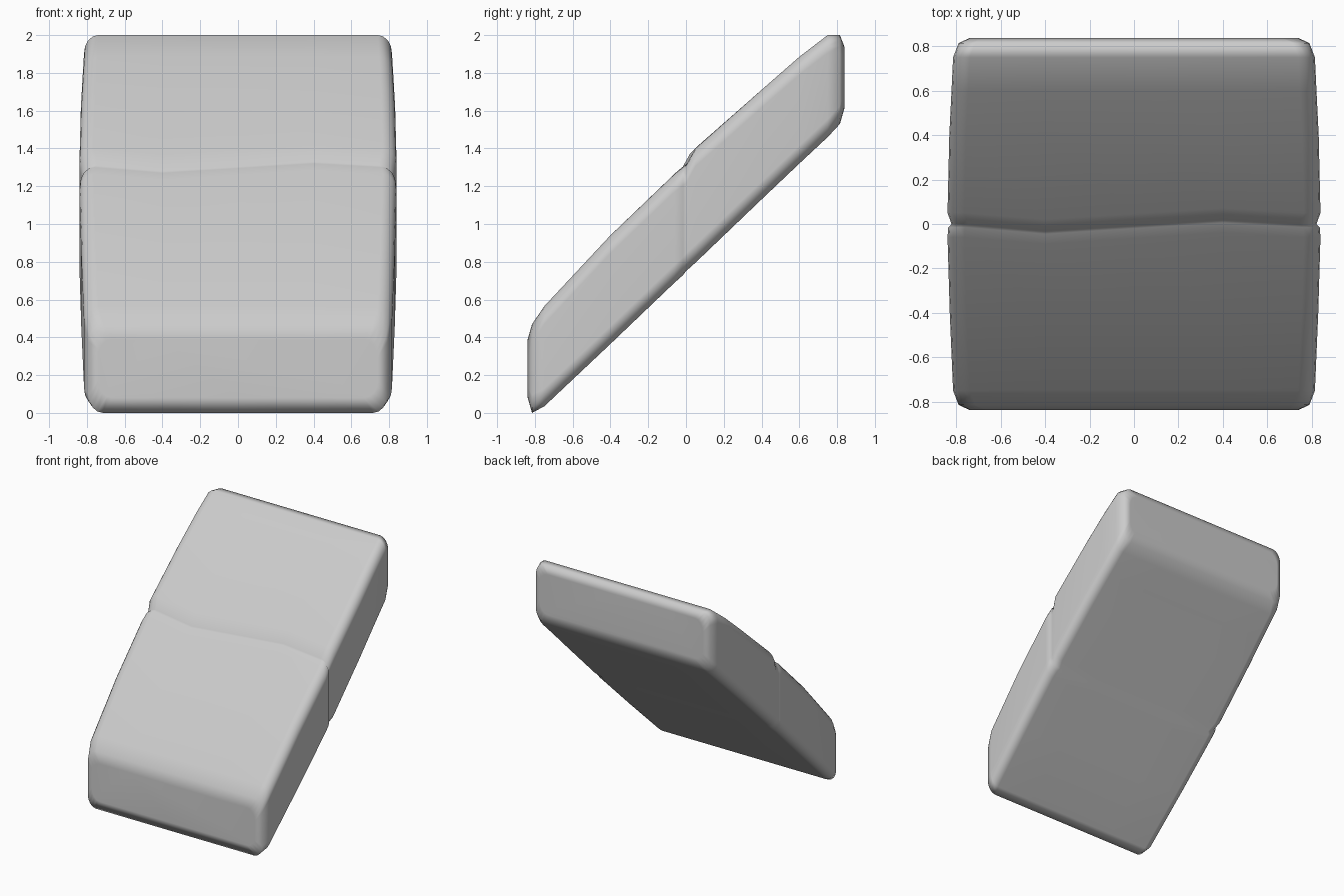
import bpy, bmesh, math

cube = bpy.data.objects.get("Cube")
if cube:
    bpy.data.objects.remove(cube, do_unlink=True)

# Single stone grey
stone = bpy.data.materials.new("stone_grey")
stone.use_nodes = True
GREY = (0.6, 0.6, 0.6, 1)
stone.diffuse_color = GREY
stone.node_tree.nodes["Principled BSDF"].inputs["Base Color"].default_value = GREY

# Stations from front to back: y, bottom z, top z, half width
STATIONS = [
    (-0.838, 0.08, 0.39, 0.74), (-0.815, 0.0, 0.47, 0.79),
    (-0.75, 0.035, 0.565, 0.815), (-0.4, 0.365, 0.94, 0.83),
    (-0.06, 0.69, 1.265, 0.84), (-0.015, 0.73, 1.3, 0.837),
    (0.0, 0.75, 1.31, 0.822), (0.05, 0.795, 1.4, 0.84),
    (0.4, 1.13, 1.71, 0.832), (0.6, 1.32, 1.885, 0.822),
    (0.75, 1.46, 2.0, 0.815), (0.815, 1.53, 2.0, 0.79),
    (0.838, 1.61, 1.94, 0.74),
]
COLUMNS = (0.4, 0.0, -0.4)
WAVE = {0.4: 0.02, 0.0: -0.005, -0.4: -0.03}   # sideways drift of the seam
RX, RZ, STEPS = 0.075, 0.095, 4


def corner(cx, cz, start):
    """Quarter-round corner points, counter-clockwise from the start angle."""
    angles = [start + math.pi / 2 * i / STEPS for i in range(STEPS + 1)]
    return [(cx + RX * math.cos(a), cz + RZ * math.sin(a)) for a in angles]


def section(y, bottom, top, half):
    """Rounded section whose top edge follows the wavy seam."""
    x, lo, hi = half - RX, bottom + RZ, top - RZ
    near_seam = abs(y) < 0.1
    ring = [(px, y, pz) for px, pz in corner(x, hi, 0)]
    for c in COLUMNS:
        d = WAVE[c] if near_seam else 0
        ring.append((c, y + d, top + d))
    for px, pz in corner(-x, hi, math.pi / 2) + corner(-x, lo, math.pi):
        ring.append((px, y, pz))
    ring += [(c, y, bottom) for c in reversed(COLUMNS)]
    ring += [(px, y, pz) for px, pz in corner(x, lo, 1.5 * math.pi)]
    return ring


# Slanted slab of two blocks meeting at a seam
bm = bmesh.new()
rings = [[bm.verts.new(p) for p in section(*s)] for s in STATIONS]
for a, b in zip(rings, rings[1:]):
    for i in range(len(a)):
        j = (i + 1) % len(a)
        bm.faces.new((a[i], a[j], b[j], b[i]))
bm.faces.new(rings[0])
bm.faces.new(rings[-1])
bmesh.ops.recalc_face_normals(bm, faces=bm.faces)
for f in bm.faces:
    f.smooth = True
mesh = bpy.data.meshes.new("slanted_slab")
bm.to_mesh(mesh)
bm.free()
mesh.materials.append(stone)
slab = bpy.data.objects.new("slanted_slab", mesh)
bpy.context.collection.objects.link(slab)

# Even shading across the broad faces
weighted = slab.modifiers.new("weighted_normals", 'WEIGHTED_NORMAL')
weighted.keep_sharp = True
